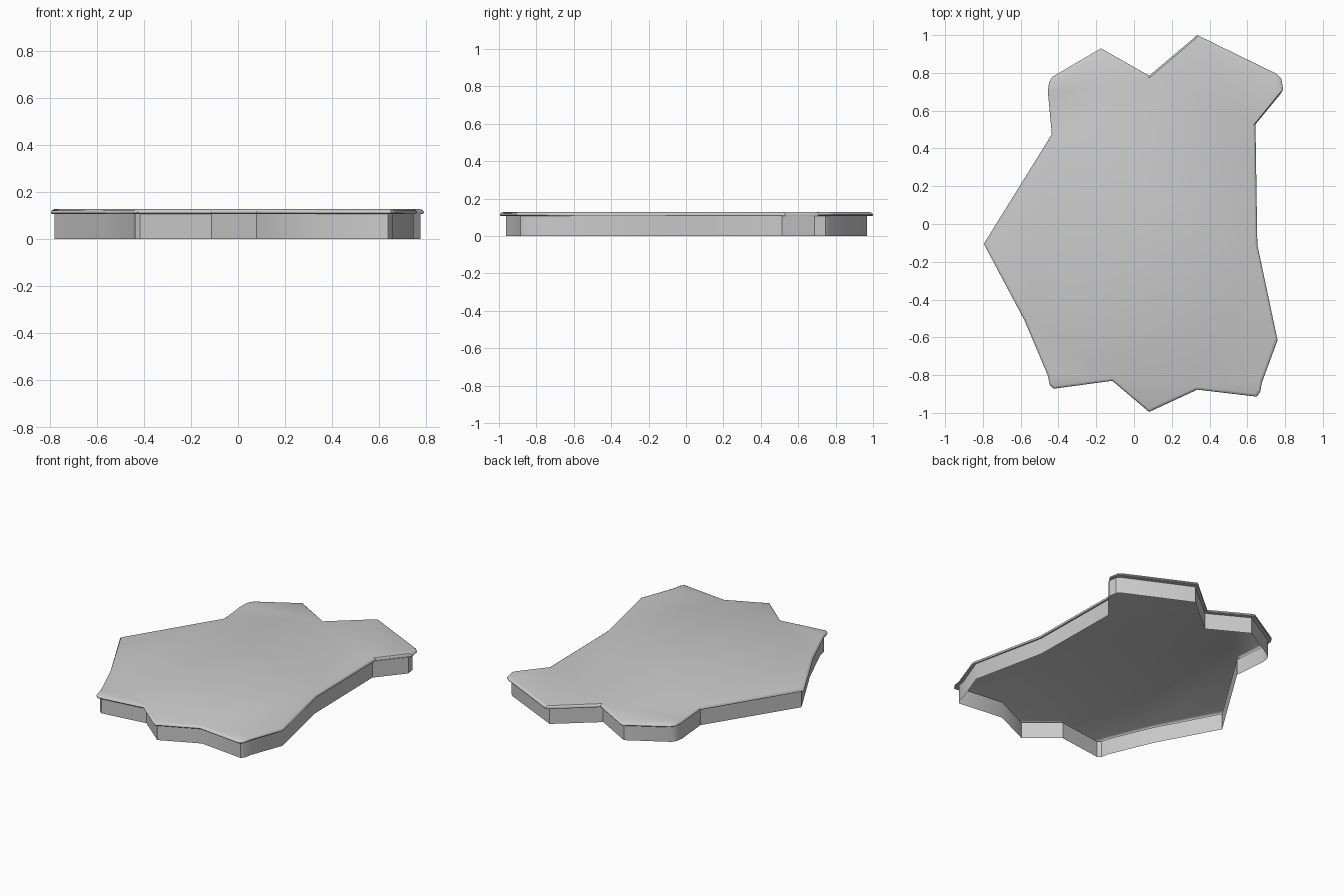
import bpy, bmesh

if "Cube" in bpy.data.objects:
    bpy.data.objects.remove(bpy.data.objects["Cube"])

# Outline of the slab seen from above (clockwise)
outline = [(-.435, .475), (-.456, .70), (-.45, .75), (-.43, .78), (-.175, .93),
           (.08, .785), (.335, 1.0), (.755, .795), (.78, .77), (.79, .71),
           (.643, .53), (.653, -.11), (.76, -.615), (.677, -.84), (.668, -.89),
           (.65, -.914), (.335, -.877), (.08, -.995), (-.115, -.83), (-.425, -.872),
           (-.445, -.855), (-.457, -.80), (-.58, -.51), (-.795, -.105)]

# Section: skirt wall, overhanging lip, soft top edge (x scale, y scale, z)
section = [(.981, .967, 0), (.981, .967, .108), (.996, .996, .108),
           (1, 1, .112), (1, 1, .116), (.994, .995, .123), (.98, .983, .128)]

bm = bmesh.new()
rings = [[bm.verts.new((x * sx, y * sy, z)) for x, y in outline] for sx, sy, z in section]
n = len(outline)
for a, b in zip(rings, rings[1:]):
    for i in range(n):
        j = (i + 1) % n
        bm.faces.new((a[i], b[i], b[j], a[j]))
# Top cap; the underside stays open
cap = bm.faces.new(rings[-1][::-1])
bm.normal_update()
bmesh.ops.triangulate(bm, faces=[cap])

mesh = bpy.data.meshes.new("slab_lid")
bm.to_mesh(mesh)
bm.free()
slab = bpy.data.objects.new("slab_lid", mesh)
bpy.context.collection.objects.link(slab)
bpy.context.view_layer.objects.active = slab
slab.select_set(True)
bpy.ops.object.shade_smooth_by_angle(angle=0.6)
